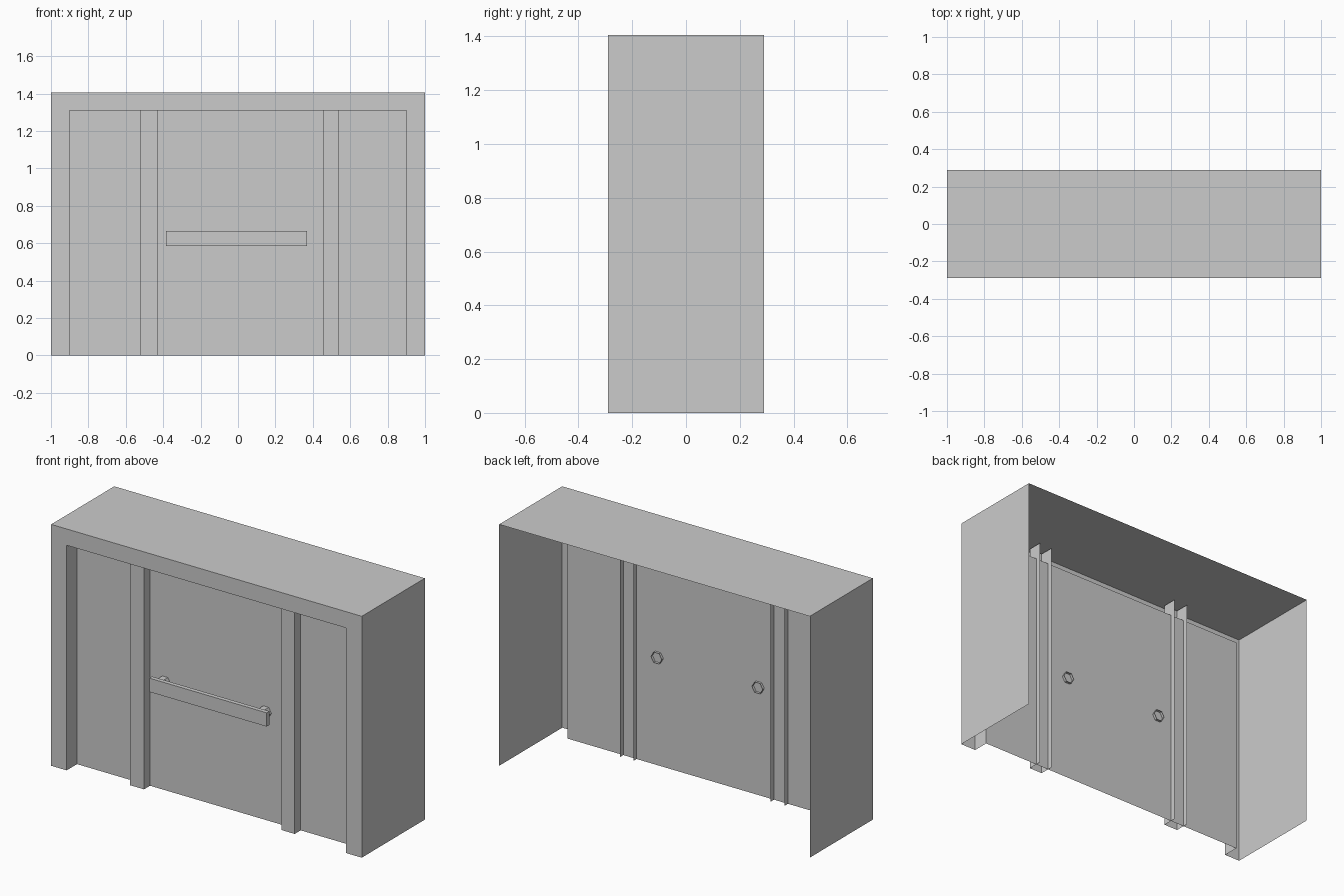
import bpy, math

if "Cube" in bpy.data.objects:
    bpy.data.objects.remove(bpy.data.objects["Cube"])

H = 1.405          # overall height
FRONT, BACK = -0.29, 0.29
PANEL_Y = -0.195   # recessed panel plane


def make(name, verts, faces):
    me = bpy.data.meshes.new(name)
    me.from_pydata(verts, [], faces)
    me.update()
    ob = bpy.data.objects.new(name, me)
    bpy.context.collection.objects.link(ob)
    return ob


def loft(name, a, b):
    """Strip of quads between two open polylines."""
    n = len(a)
    return make(name, a + b, [(i, i + 1, n + i + 1, n + i) for i in range(n - 1)])


def arch(hw, top, y):
    """Upside-down U in the xz plane."""
    return [(-hw, y, 0), (-hw, y, top), (hw, y, top), (hw, y, 0)]


# Outer shell: two sides and a roof, open at back and bottom
loft("outer_shell", arch(1.0, H, BACK), arch(1.0, H, FRONT))

# Front frame face and its inner reveal
loft("front_frame", arch(1.0, H, FRONT), arch(0.9, 1.31, FRONT))
loft("frame_reveal", arch(0.9, 1.31, FRONT), arch(0.9, 1.31, PANEL_Y))

# Recessed panel
make("recessed_panel", arch(0.9, 1.31, PANEL_Y), [(3, 2, 1, 0)])

# Pilasters: open channels running through the panel
for side, x0, x1 in (("left", -0.52, -0.43), ("right", 0.455, 0.54)):
    prof = [(x0, -0.165), (x0, -0.25), (x1, -0.25), (x1, -0.165)]
    loft(side + "_pilaster",
         [(x, y, 0) for x, y in prof], [(x, y, 1.395) for x, y in prof])

# Push bar
bpy.ops.mesh.primitive_cube_add(size=1, location=(-0.0075, -0.2525, 0.625))
bar = bpy.context.object
bar.name = "push_bar"
bar.scale = (0.755, 0.025, 0.08)
bpy.ops.object.transform_apply(location=False, rotation=False, scale=True)

# Hexagonal open tube posts carrying the bar
for side, x in (("left", -0.333), ("right", 0.317)):
    ring = [(x + 0.035 * math.cos(i * math.pi / 3), 0.63 + 0.035 * math.sin(i * math.pi / 3))
            for i in range(7)]
    loft(side + "_bar_post",
         [(px, -0.245, pz) for px, pz in ring], [(px, -0.18, pz) for px, pz in ring])
